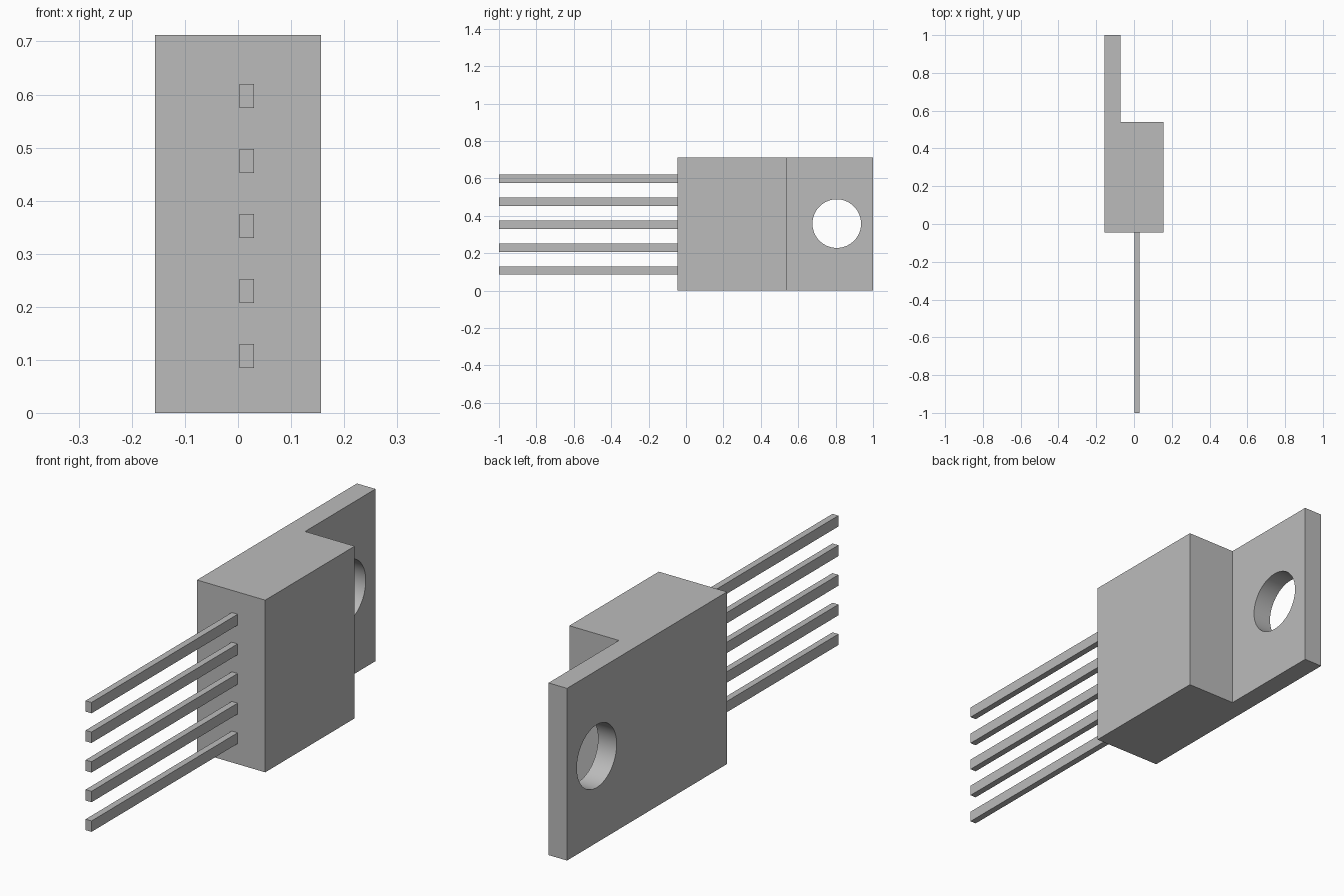
import bpy
import bmesh
import math

cube = bpy.data.objects.get("Cube")
if cube:
    bpy.data.objects.remove(cube, do_unlink=True)

grey = bpy.data.materials.new("plain grey")
grey.use_nodes = True
colour = (0.5, 0.5, 0.5, 1)
grey.diffuse_color = colour
grey.node_tree.nodes["Principled BSDF"].inputs["Base Color"].default_value = colour

HEIGHT = 0.712
BODY_FRONT = -0.045


def add_object(name, bm):
    mesh = bpy.data.meshes.new(name)
    bmesh.ops.recalc_face_normals(bm, faces=bm.faces)
    bm.to_mesh(mesh)
    bm.free()
    mesh.materials.append(grey)
    obj = bpy.data.objects.new(name, mesh)
    bpy.context.collection.objects.link(obj)
    return obj


def extrude_profile(name, points, z0, z1):
    bm = bmesh.new()
    face = bm.faces.new([bm.verts.new((x, y, z0)) for x, y in points])
    top = bmesh.ops.extrude_face_region(bm, geom=[face])["geom"]
    verts = [v for v in top if isinstance(v, bmesh.types.BMVert)]
    bmesh.ops.translate(bm, verts=verts, vec=(0, 0, z1 - z0))
    return add_object(name, bm)


# Package body with the thin mounting tab, as one stepped profile
left, right, tab, back, step = -0.156, 0.156, -0.071, 1.0, 0.54
body = extrude_profile("package_body", [
    (left, BODY_FRONT), (right, BODY_FRONT), (right, step),
    (tab, step), (tab, back), (left, back)], 0, HEIGHT)

# Round mounting hole through the tab
bpy.ops.mesh.primitive_cylinder_add(
    vertices=64, radius=0.13, depth=0.2,
    location=((left + tab) / 2, 0.806, 0.358), rotation=(0, math.pi / 2, 0))
cutter = bpy.context.object
cutter.name = "hole_cutter"
cutter.data.materials.append(grey)
hole = body.modifiers.new("mounting_hole", 'BOOLEAN')
hole.operation = 'DIFFERENCE'
hole.solver = 'EXACT'
hole.object = cutter
bpy.ops.object.select_all(action='DESELECT')
body.select_set(True)
bpy.context.view_layer.objects.active = body
bpy.ops.object.modifier_apply(modifier=hole.name)
bpy.data.objects.remove(cutter, do_unlink=True)
bpy.ops.object.shade_smooth_by_angle(angle=math.radians(30))

# Row of five straight pins
for i in range(5):
    z = 0.085 + i * 0.1225
    extrude_profile(f"pin_{i + 1}", [
        (0.003, -1), (0.03, -1), (0.03, BODY_FRONT), (0.003, BODY_FRONT)],
        z, z + 0.045)
